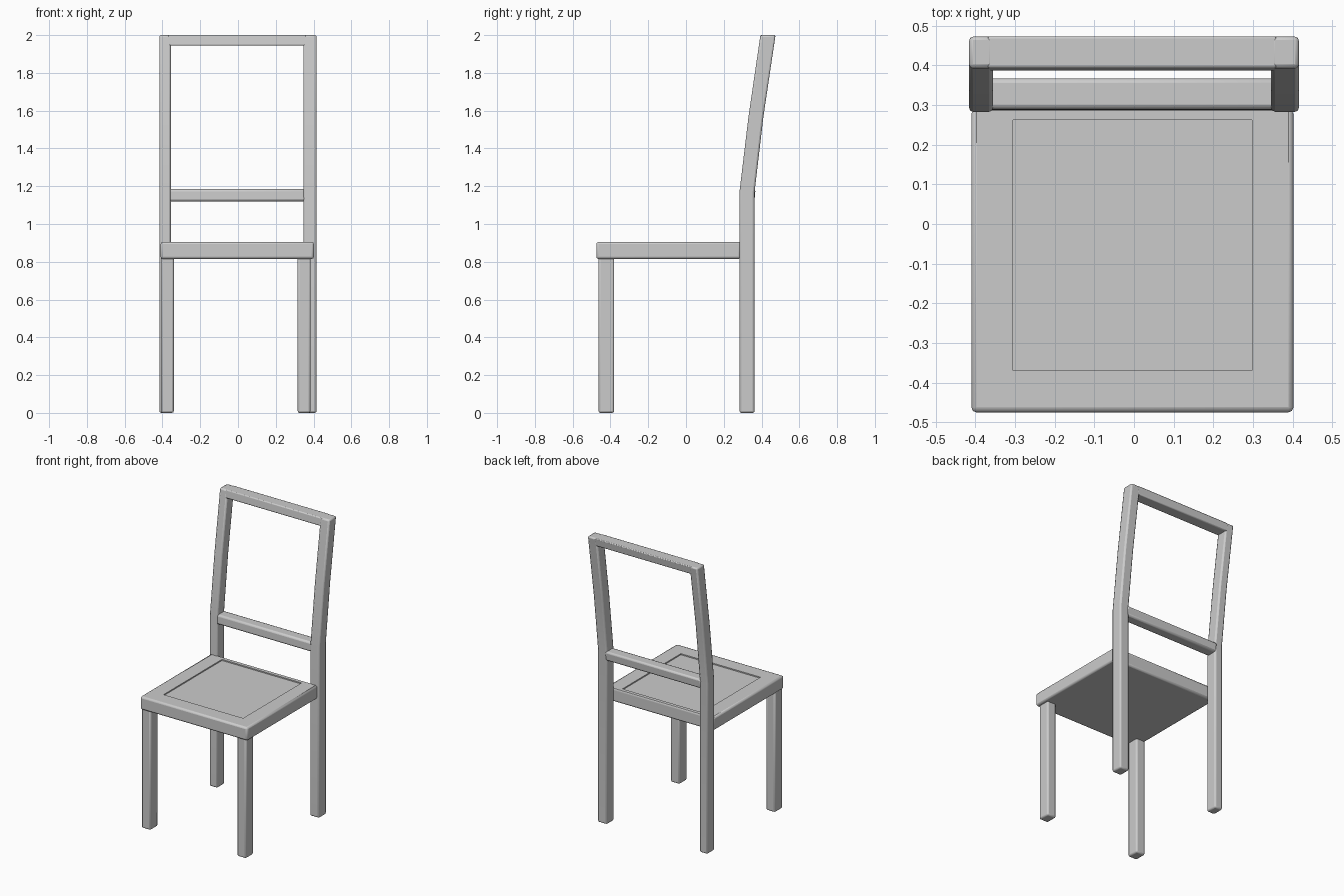
import bpy, bmesh

if "Cube" in bpy.data.objects:
    bpy.data.objects.remove(bpy.data.objects["Cube"])


def finish(name, bm, bevel=0.01):
    """Turn a bmesh into an object with softly rounded edges."""
    bmesh.ops.recalc_face_normals(bm, faces=bm.faces[:])
    me = bpy.data.meshes.new(name)
    bm.to_mesh(me)
    bm.free()
    ob = bpy.data.objects.new(name, me)
    bpy.context.collection.objects.link(ob)
    mod = ob.modifiers.new("soft_edges", 'BEVEL')
    mod.width = bevel
    mod.segments = 2
    mod.limit_method = 'ANGLE'
    mod.angle_limit = 0.6
    for p in me.polygons:
        p.use_smooth = True
    return ob


def prism(name, profile, x0, x1, bevel=0.01):
    """Extrude a (y, z) side profile from x0 to x1."""
    bm = bmesh.new()
    face = bm.faces.new([bm.verts.new((x0, y, z)) for y, z in profile])
    ext = bmesh.ops.extrude_face_region(bm, geom=[face])
    verts = [g for g in ext["geom"] if isinstance(g, bmesh.types.BMVert)]
    bmesh.ops.translate(bm, verts=verts, vec=(x1 - x0, 0, 0))
    return finish(name, bm, bevel)


def rect(y0, y1, z0, z1):
    return [(y0, z0), (y1, z0), (y1, z1), (y0, z1)]


# Front legs
for side, x0, x1 in (("left", -0.408, -0.34), ("right", 0.316, 0.384)):
    prism(f"front_leg_{side}", rect(-0.463, -0.38, 0, 0.83), x0, x1)

# Back legs running up into the raked back posts
front_edge = [(0.283, 0), (0.283, 1.17), (0.331, 1.57), (0.394, 2.0)]
back_edge = [(0.474, 2.0), (0.41, 1.57), (0.363, 1.17), (0.363, 0)]
for side, x0, x1 in (("left", -0.416, -0.356), ("right", 0.346, 0.416)):
    prism(f"back_post_{side}", front_edge + back_edge, x0, x1)

# Top rail, following the rake of the posts
prism("top_rail", [(0.387, 1.945), (0.466, 1.945), (0.474, 2.0), (0.394, 2.0)],
      -0.37, 0.36, 0.006)

# Lower back rail
prism("lower_back_rail", [(0.287, 1.12), (0.362, 1.12), (0.368, 1.185), (0.29, 1.185)],
      -0.37, 0.36, 0.012)

# Seat slab with a shallow sunken panel
bm = bmesh.new()
bmesh.ops.create_cube(bm, size=1)
for v in bm.verts:
    v.co.x = -0.41 if v.co.x < 0 else 0.402
    v.co.y = -0.475 if v.co.y < 0 else 0.29
    v.co.z = 0.815 if v.co.z < 0 else 0.905
top = max(bm.faces, key=lambda f: f.calc_center_median().z)
for depth in (0.0, -0.008):
    bmesh.ops.inset_region(bm, faces=[top], thickness=0.001)
    for v in top.verts:
        v.co.x = -0.305 if v.co.x < 0 else 0.298
        v.co.y = -0.37 if v.co.y < 0 else 0.262
        v.co.z += depth
seat = finish("seat", bm, 0.012)
seat.modifiers["soft_edges"].limit_method = 'WEIGHT'
# Round only the outer edges; the panel step stays crisp
weights = seat.data.attributes.new("bevel_weight_edge", 'FLOAT', 'EDGE')
edge_verts = [tuple(e.vertices) for e in seat.data.edges]
for i, pair in enumerate(edge_verts):
    a, b = (seat.data.vertices[k].co for k in pair)
    outer = all(abs(c.x) > 0.35 and abs(c.y) > 0.28 for c in (a, b))
    weights.data[i].value = 1.0 if outer else 0.0

# Smooth shading with the sharp corners kept
for ob in bpy.context.collection.objects:
    ob.select_set(True)
    bpy.context.view_layer.objects.active = ob
bpy.ops.object.shade_smooth_by_angle(angle=0.7)
